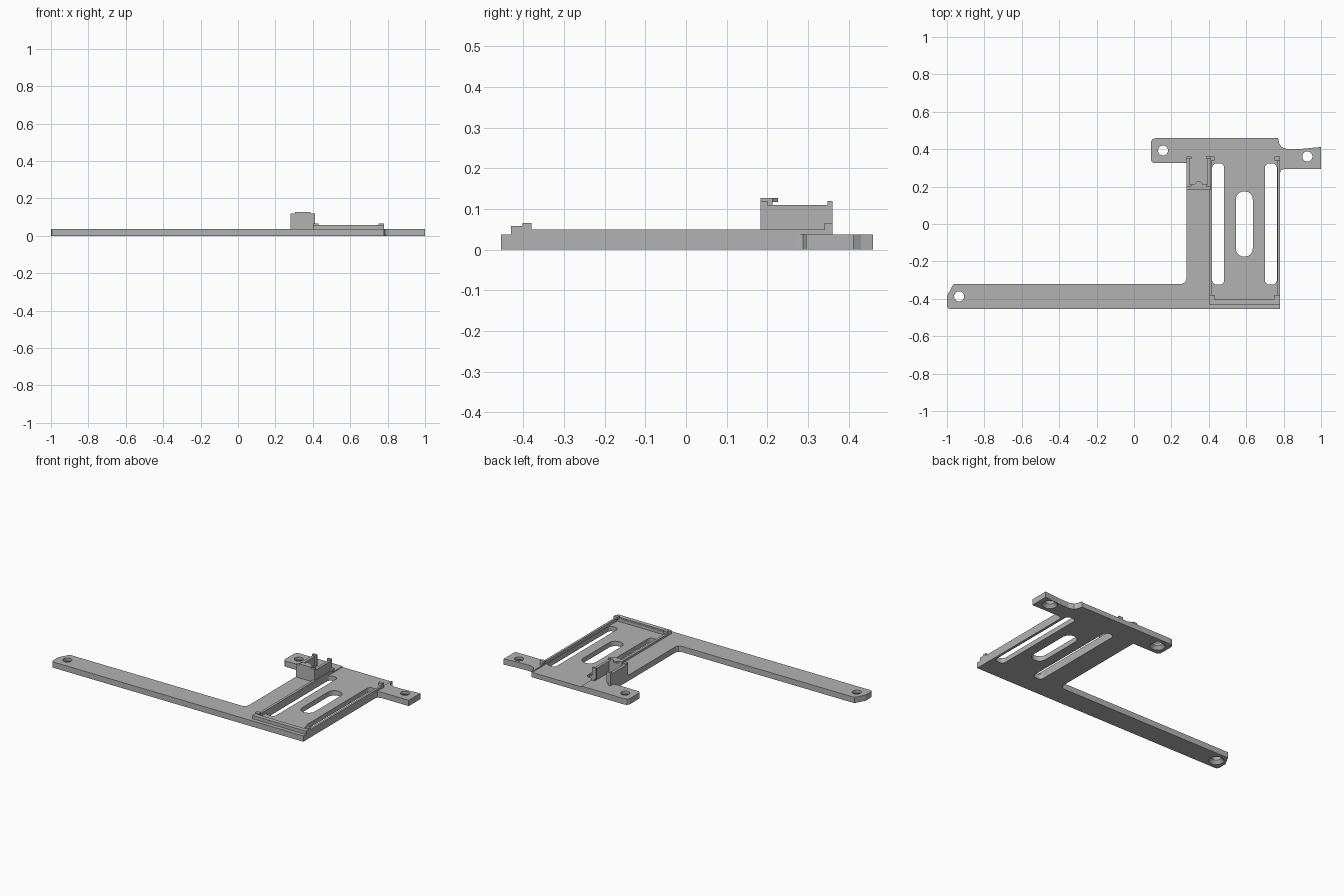
import bpy, bmesh, math

cube = bpy.data.objects.get("Cube")
if cube:
    bpy.data.objects.remove(cube)

grey = bpy.data.materials.new("plain grey")
grey.use_nodes = True
COLOUR = (0.45, 0.45, 0.45, 1)
grey.diffuse_color = COLOUR
grey.node_tree.nodes["Principled BSDF"].inputs["Base Color"].default_value = COLOUR


def finish(name, bm):
    bmesh.ops.recalc_face_normals(bm, faces=bm.faces)
    mesh = bpy.data.meshes.new(name)
    bm.to_mesh(mesh)
    bm.free()
    mesh.materials.append(grey)
    obj = bpy.data.objects.new(name, mesh)
    bpy.context.collection.objects.link(obj)
    return obj


def prism(name, outline, z0, z1):
    bm = bmesh.new()
    face = bm.faces.new([bm.verts.new((x, y, z0)) for x, y in outline])
    new = bmesh.ops.extrude_face_region(bm, geom=[face])["geom"]
    bmesh.ops.translate(bm, vec=(0, 0, z1 - z0),
                        verts=[v for v in new if isinstance(v, bmesh.types.BMVert)])
    return finish(name, bm)


def box(name, x0, x1, y0, y1, z0, z1):
    return prism(name, [(x0, y0), (x1, y0), (x1, y1), (x0, y1)], z0, z1)


def rounded(x0, x1, y0, y1, r, steps=8):
    points = []
    corners = [(x1 - r, y1 - r), (x0 + r, y1 - r), (x0 + r, y0 + r), (x1 - r, y0 + r)]
    for i, (cx, cy) in enumerate(corners):
        for k in range(steps + 1):
            a = math.pi / 2 * (i + k / steps)
            points.append((cx + r * math.cos(a), cy + r * math.sin(a)))
    return points


def cone(name, x, y, z, r_low, r_high, depth):
    bm = bmesh.new()
    bmesh.ops.create_cone(bm, cap_ends=True, segments=24, radius1=r_low,
                          radius2=r_high, depth=depth)
    bmesh.ops.translate(bm, vec=(x, y, z), verts=bm.verts)
    return finish(name, bm)


def cut(target, cutter):
    mod = target.modifiers.new("cut", "BOOLEAN")
    mod.operation = "DIFFERENCE"
    mod.solver = "EXACT"
    mod.object = cutter
    bpy.context.view_layer.objects.active = target
    bpy.ops.object.modifier_apply(modifier=mod.name)
    bpy.data.objects.remove(cutter)


# Flat plate with long arm and two mounting ears
BASE = 0.037
plate = prism("base_plate", [
    (-0.98, -0.455), (0.78, -0.455), (0.78, 0.27), (0.786, 0.287), (0.805, 0.295),
    (1, 0.295), (1, 0.412), (0.9, 0.402), (0.82, 0.4), (0.79, 0.41), (0.777, 0.43),
    (0.77, 0.459), (0.12, 0.459), (0.1, 0.455), (0.09, 0.44), (0.09, 0.34),
    (0.103, 0.327), (0.28, 0.327), (0.28, -0.295), (0.273, -0.312), (0.255, -0.32),
    (-0.965, -0.32), (-1, -0.385), (-1, -0.44), (-0.994, -0.451)], 0, BASE)

# Shallow tray floor, then slots
cut(plate, box("tray_cutter", 0.418, 0.766, -0.4, 0.5, 0.031, 0.1))
for x0, x1, half, r in ((0.418, 0.482, 0.324, 0.024), (0.7, 0.764, 0.324, 0.024),
                        (0.545, 0.635, 0.175, 0.044)):
    cut(plate, prism("slot_cutter", rounded(x0, x1, -half, half, r), -0.1, 0.1))

# Screw holes, countersunk on the underside
for x, y in ((-0.935, -0.387), (0.155, 0.393), (0.927, 0.361)):
    cut(plate, cone("hole_cutter", x, y, 0, 0.027, 0.027, 0.2))
    cut(plate, cone("sink_cutter", x, y, 0.005, 0.053, 0.027, 0.03))

# Raised rails around the tray
LOW = 0.028
box("left_tray_rail", 0.402, 0.418, -0.43, 0.36, LOW, 0.05)
box("right_tray_rail", 0.766, 0.78, -0.43, 0.36, LOW, 0.05)
box("front_tray_step", 0.402, 0.78, -0.43, -0.4, LOW, 0.05)
box("front_tray_rail", 0.402, 0.78, -0.43, -0.402, 0.05, 0.058)

# Corner clips leaning over the tray
for side, x0, x1 in (("left", 0.402, 0.43), ("right", 0.752, 0.78)):
    box(side + "_front_clip", x0, x1, -0.402, -0.38, 0.05, 0.066)
    box(side + "_back_clip", x0, x1, 0.34, 0.36, 0.05, 0.066)

# Open-backed holder with thin side walls
box("holder_front_block", 0.28, 0.412, 0.183, 0.212, 0.03, 0.11)
for side, x0, x1, c0, c1 in (("left", 0.28, 0.298, 0.28, 0.308),
                             ("right", 0.394, 0.412, 0.384, 0.412)):
    box(side + "_holder_wall", x0, x1, 0.212, 0.36, 0.03, 0.11)
    box(side + "_holder_clip", c0, c1, 0.348, 0.36, 0.05, 0.12)

# Low lip and hooks on top of the holder
box("holder_lip", 0.28, 0.412, 0.183, 0.2, 0.11, 0.119)
box("holder_top_bar", 0.305, 0.387, 0.183, 0.212, 0.11, 0.127)
prism("holder_hook", [(0.318, 0.205), (0.374, 0.205), (0.368, 0.212), (0.356, 0.226),
                      (0.336, 0.226), (0.324, 0.212)], 0.117, 0.127)
